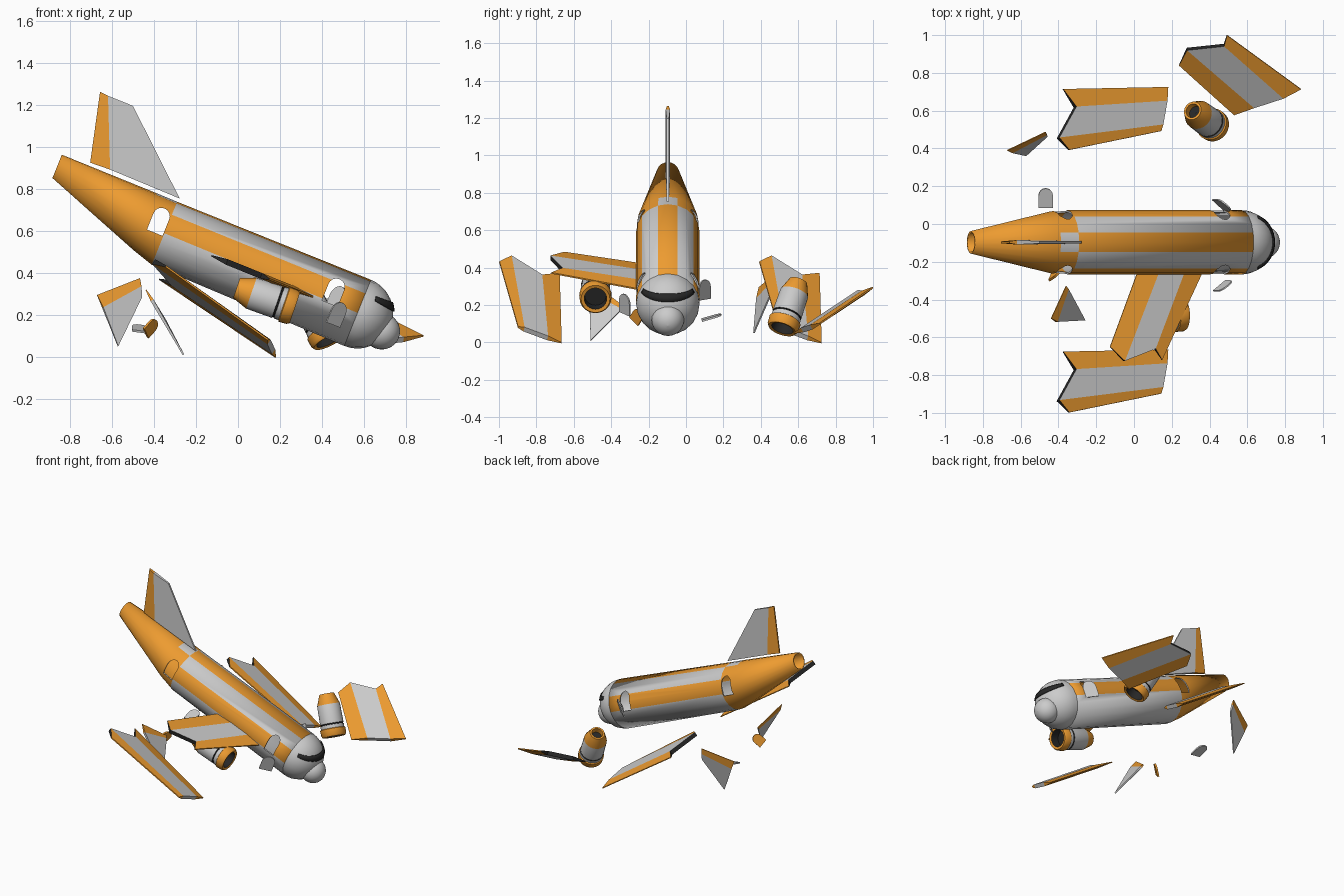
import bpy, bmesh
from math import sin, cos, pi, radians
from mathutils import Vector as V, Euler

if "Cube" in bpy.data.objects:
    bpy.data.objects.remove(bpy.data.objects["Cube"])

def mat(name, c):
    m = bpy.data.materials.new(name)
    m.diffuse_color = (*c, 1)
    m.use_nodes = True
    m.node_tree.nodes["Principled BSDF"].inputs["Base Color"].default_value = m.diffuse_color
    return m
MATS = [mat("grey", (.8, .8, .8)), mat("orange", (.85, .33, .03)), mat("black", (.02, .02, .02))]
G, O, K = 0, 1, 2
PITCH = radians(22)

def obj(name, verts, faces, cols, in_plane=False, smooth=True, recalc=True):
    me = bpy.data.meshes.new(name)
    me.from_pydata([tuple(v) for v in verts], [], faces)
    for m in MATS:
        me.materials.append(m)
    for p, c in zip(me.polygons, cols):
        p.material_index = c
    if recalc:
        bm = bmesh.new(); bm.from_mesh(me)
        bmesh.ops.recalc_face_normals(bm, faces=bm.faces)
        bm.to_mesh(me); bm.free()
    ob = bpy.data.objects.new(name, me)
    bpy.context.collection.objects.link(ob)
    if in_plane:  # aircraft frame, nose down
        ob.rotation_euler = (0, PITCH, 0)
        ob.location = (0, -.097, 0)
    if smooth:
        bpy.ops.object.select_all(action='DESELECT')
        ob.select_set(True)
        bpy.context.view_layer.objects.active = ob
        bpy.ops.object.shade_smooth_by_angle(angle=radians(30))
    return ob

def loft(name, rings, color, n=20, **kw):
    """rings: (along x, y radius, z radius, centre z)"""
    vs = [(x, a * cos(2*pi*k/n), cz + b * sin(2*pi*k/n)) for x, a, b, cz in rings for k in range(n)]
    fs, cs = [], []
    for i in range(len(rings) - 1):
        for k in range(n):
            j = (k + 1) % n
            fs.append((i*n+k, i*n+j, i*n+n+j, i*n+n+k))
            cs.append(color(i, k))
    return obj(name, vs, fs, cs, **kw)

def plate(name, pts, t, col=G, **kw):
    pts = [V(p) for p in pts]
    nrm = (pts[1] - pts[0]).cross(pts[-1] - pts[0]).normalized() * t / 2
    n = len(pts)
    fs = [tuple(range(n)), tuple(range(2*n-1, n-1, -1))]
    fs += [(i, (i+1) % n, n + (i+1) % n, n + i) for i in range(n)]
    return obj(name, [p - nrm for p in pts] + [p + nrm for p in pts], fs, [col] * len(fs), smooth=False, **kw)

def arch(p, q, up, h):
    p, q, up = V(p), V(q), V(up).normalized()
    r = (q - p).length / 2
    c, e = (p + q) / 2 + up * (h - r), (q - p) / 2
    return [p, q] + [c + e * cos(pi*k/8) + up * r * sin(pi*k/8) for k in range(9)]

def wing(name, A, B, cols, thick, cap=K):
    """strips between edge A and edge B, with a thickness at every strip line"""
    A, B = [V(p) for p in A], [V(p) for p in B]
    nrm = (A[-1] - A[0]).cross(B[0] - A[0]).normalized()
    vs, n = [], len(A)
    for s in (-.5, .5):
        for E in (A, B):
            vs += [p + nrm * s * t for p, t in zip(E, thick)]
    fs, cs = [], []
    for i in range(n - 1):
        fs += [(i, i+1, n+i+1, n+i), (2*n+i, 2*n+i+1, 3*n+i+1, 3*n+i),
               (i, i+1, 2*n+i+1, 2*n+i), (n+i, n+i+1, 3*n+i+1, 3*n+i)]
        cs += [cols[i], cols[i], cols[i], cap if cap is not None else cols[i]]
    for i, c in ((0, cols[0]), (n-1, cols[-1])):
        fs.append((i, n+i, 3*n+i, 2*n+i)); cs.append(c)
    obj(name, vs, fs, cs, smooth=False)

# fuselage shell with stripes
def stripes(i, k):
    top, side = 4 <= k <= 5, k in (0, 1, 8, 9)
    if i == 0:
        return O if top or side else G
    return G if i == 1 and top else O
fus = loft("fuselage", [(.45, .17, .17, .408), (-.546, .17, .162, .415),
                        (-.65, .164, .147, .431), (-1.14, .06, .06, .519)], stripes, in_plane=True)
so = fus.modifiers.new("shell", 'SOLIDIFY'); so.thickness = .01; so.offset = -1
for i, u in enumerate((-.63, .27)):
    cut = plate("door_cutter_%d" % i, arch((u, 0, .4), (u + .08, 0, .4), (0, 0, 1), .125), .6, in_plane=True)
    cut.hide_render = True; cut.hide_viewport = False; cut.display_type = 'WIRE'
    b = fus.modifiers.new("door_hole", 'BOOLEAN'); b.object = cut; b.solver = 'EXACT'

# cockpit dome, nose ball and windshield
N = 10
loft("cockpit_dome", [(.45 + .17*sin(pi/2*i/N), max(.17*cos(pi/2*i/N), .0005), max(.17*cos(pi/2*i/N), .0005), .408)
                      for i in range(N + 1)], lambda i, k: G, in_plane=True)
loft("nose_ball", [(.59 - .087*cos(pi*i/16), max(.087*sin(pi*i/16), .0005), max(.087*sin(pi*i/16), .0005), .37)
                   for i in range(17)], lambda i, k: G, n=24, in_plane=True)
vs = []
for i in range(17):
    az = radians(-68 + 8.5 * i)
    e = abs(i - 8) / 8
    for el in (24 + 5*e*e, 32, 39 - 2*e):
        el = radians(el)
        vs.append((.45 + .174*cos(el)*cos(az), .174*cos(el)*sin(az), .408 + .174*sin(el)))
fs = [(3*i+j, 3*i+j+1, 3*i+j+4, 3*i+j+3) for i in range(16) for j in range(2)]
w = obj("windshield", vs, fs, [K] * len(fs), in_plane=True)
s = w.modifiers.new("thick", 'SOLIDIFY'); s.thickness = .006; s.offset = 0

# tail fin
wing("tail_fin", [(-.705, -.097, .926), (-.61, -.097, .893), (-.278, -.097, .755)],
     [(-.658, -.097, 1.264), (-.62, -.097, 1.245), (-.501, -.097, 1.197)], (O, G), (.01, .024, .012), None)

# wings: one still attached, three broken pieces
def on(plane, pts):
    a, b, c = plane
    return [(x, y, a*x + b*y + c) for x, y in pts]
OGO, TH = (O, G, O), (.006, .028, .028, .008)
p = (-.4045, 0, .431)
wing("left_wing", on(p, [(.02, -.25), (.13, -.25), (.265, -.25), (.365, -.25)]),
     on(p, [(-.127, -.65), (-.053, -.725), (.11, -.66), (.148, -.72)]), OGO, TH)
p = (-.08, .57, .05 + .08*.53 - .57*.577)
wing("right_wing_piece", on(p, [(.53, .577), (.635, .62), (.79, .67), (.884, .714)]),
     on(p, [(.238, .84), (.28, .926), (.476, .947), (.492, 1.0)]), OGO, TH)
for nm, dy in (("right_wing_tip", 0), ("left_wing_tip", -1.39)):
    p = (-.665, -.257, .37 - .665*.376 + .257*(.715 + dy))
    wing(nm, on(p, [(.18, .725 + dy), (.17, .65 + dy), (.148, .524 + dy), (.143, .492 + dy)]),
         on(p, [(-.376, .714 + dy), (-.312, .619 + dy), (-.402, .455 + dy), (-.344, .392 + dy)]), OGO, TH)

# broken stabilizers
ST = (.004, .016, .008)
wing("right_stabilizer", [(-.468, .487, .375), (-.463, .478, .335), (-.458, .466, .285)],
     [(-.672, .39, .295), (-.645, .382, .235), (-.572, .363, .05)], (O, G), ST, None)
wing("left_stabilizer", [(-.36, -.328, .19), (-.352, -.345, .176), (-.26, -.50, .01)][:2] + [(-.335, -.37, .15)],
     [(-.439, -.50, .32), (-.41, -.518, .27), (-.26, -.51, .01)], (O, G), ST, None)

# engines
PROF = [(.04, .001), (.04, .036), (0, .038), (0, .05), (.075, .078), (.205, .08), (.207, .075), (.213, .075),
        (.215, .08), (.238, .08), (.242, .087), (.28, .085), (.294, .077), (.29, .06), (.23, .058), (.23, .001)]
ECOL = [K, O, O, O, G, K, K, K, G, O, O, O, O, K, K]
def engine(name, rear, front):
    ob = loft(name, [(x, r, r, 0) for x, r in PROF], lambda i, k: ECOL[i], n=24)
    ob.location = rear
    ob.rotation_euler = (V(front) - V(rear)).to_track_quat('X', 'Z').to_euler()
engine("left_engine", (-.007, -.484, .328), (.271, -.484, .233))
engine("right_engine", (.31, .60, .325), (.43, .515, .075))

# doors: two hanging open, two on the ground
plate("front_door_left", arch((.42, -.355, .165), (.485, -.30, .14), (.05, 0, .12), .115), .008)
plate("front_door_right", arch((.415, .13, .235), (.48, .07, .225), (.05, 0, .12), .115), .008)
plate("fallen_door_right", arch((-.505, .085, .125), (-.43, .085, .115), (0, .105, .03), .108), .01)
plate("fallen_door_left", arch((-.45, -.30, .135), (-.43, -.255, .09), (.045, .03, .05), .085), .012, O)
